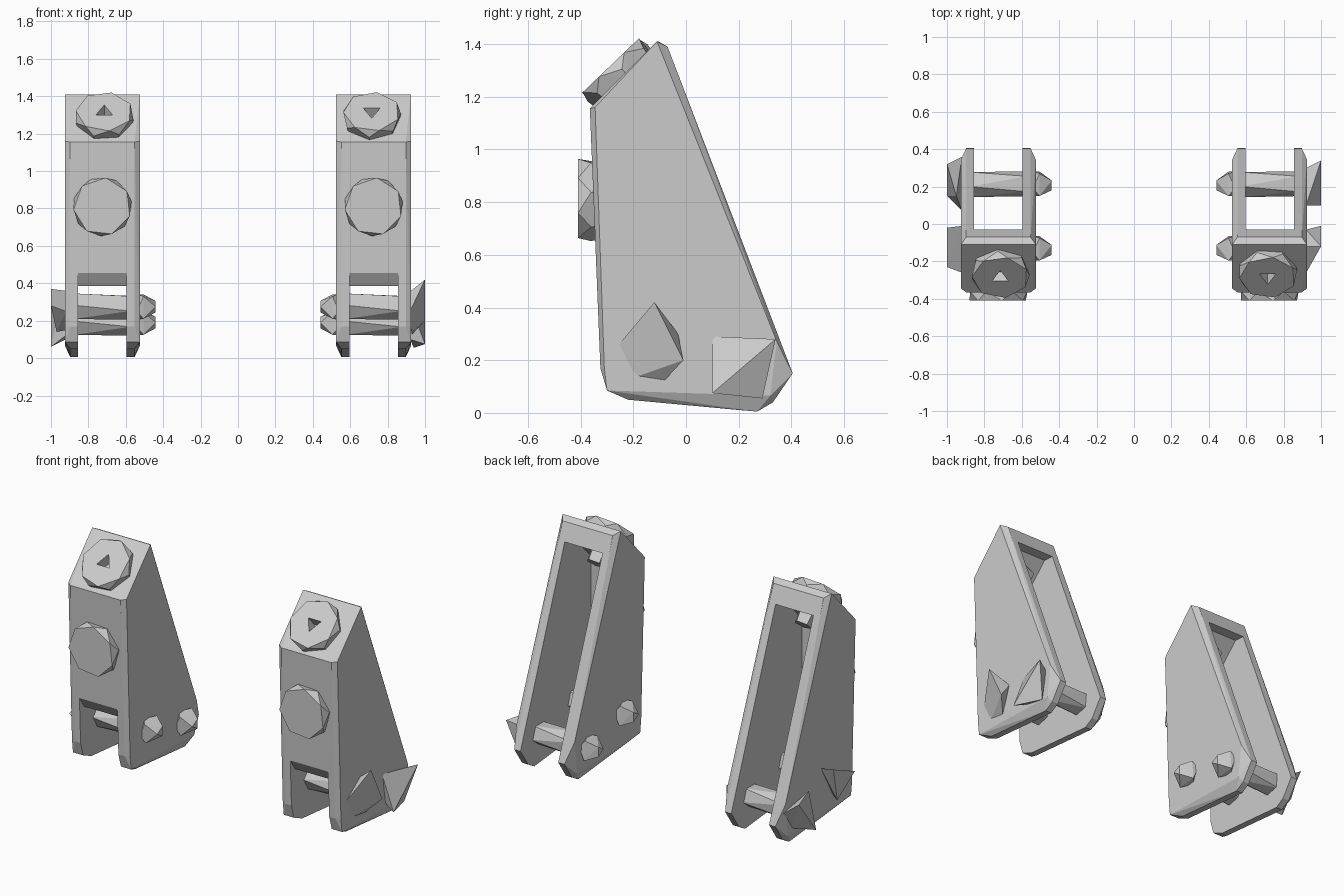
import bpy, bmesh
from math import cos, sin, pi
from mathutils import Vector

if "Cube" in bpy.data.objects:
    bpy.data.objects.remove(bpy.data.objects["Cube"])


def hull(name, pts):
    me = bpy.data.meshes.new(name)
    bm = bmesh.new()
    for p in pts:
        bm.verts.new(p)
    res = bmesh.ops.convex_hull(bm, input=bm.verts)
    junk = {g for g in res["geom_interior"] + res["geom_unused"] if isinstance(g, bmesh.types.BMVert)}
    bmesh.ops.delete(bm, geom=list(junk), context='VERTS')
    bmesh.ops.dissolve_limit(bm, angle_limit=0.01, verts=bm.verts, edges=bm.edges)
    bmesh.ops.recalc_face_normals(bm, faces=bm.faces)
    bm.to_mesh(me)
    bm.free()
    ob = bpy.data.objects.new(name, me)
    bpy.context.collection.objects.link(ob)
    return ob


def prism(name, profile, x0, x1):
    me = bpy.data.meshes.new(name)
    bm = bmesh.new()
    f = bm.faces.new([bm.verts.new((x0, y, z)) for y, z in profile])
    ext = bmesh.ops.extrude_face_region(bm, geom=[f])["geom"]
    bmesh.ops.translate(bm, vec=(x1 - x0, 0, 0), verts=[g for g in ext if isinstance(g, bmesh.types.BMVert)])
    bmesh.ops.recalc_face_normals(bm, faces=bm.faces)
    bm.to_mesh(me)
    bm.free()
    ob = bpy.data.objects.new(name, me)
    bpy.context.collection.objects.link(ob)
    return ob


def ringed(name, centre, axis, rings):
    """Hull through polygon rings: (distance along axis, radius, sides, phase in degrees)."""
    c, n = Vector(centre), Vector(axis).normalized()
    u = Vector((1, 0, 0)) if abs(n.x) < 0.5 else Vector((0, 1, 0))
    v = Vector((0, 0, 1))
    v = (v - n * v.dot(n)).normalized()
    pts = []
    for d, r, k, ph in rings:
        for i in range(k):
            a = 2 * pi * i / k + ph * pi / 180
            pts.append(c + n * d + u * r * cos(a) + v * r * sin(a))
    return hull(name, pts)


def cut(ob, cutter):
    m = ob.modifiers.new("cut", 'BOOLEAN')
    m.operation, m.solver, m.object = 'DIFFERENCE', 'EXACT', cutter
    cutter.hide_render = True
    cutter.hide_viewport = True
    cutter.display_type = 'WIRE'


FULL = [(-.365, 1.155), (-.105, 1.41), (-.07, 1.39), (.355, .28), (.405, .15), (.33, .04), (.27, .005),
        (.21, .01), (-.22, .05), (-.30, .085), (-.325, .17)]
SIDE = [(-.345, 1.16), (-.11, 1.41), (.345, .27), (.32, .065), (-.30, .085), (-.31, .17)]
CAVITY = [(-.5, -.1), (-.5, .70), (-.29, .385), (-.29, 1.10), (-.10, 1.29), (-.03, 1.285),
          (.05, 1.35), (.6, 1.35), (.6, -.1)]
SLANT = (0, -.69, .72)

for side, s in (("left", -1), ("right", 1)):
    cx = s * .725

    # Hollow bracket, open at back and bottom
    body = hull(side + "_bracket", [(cx + q * w, y, z) for prof, w in ((FULL, .172), (SIDE, .2))
                                    for q in (-1, 1) for y, z in prof])
    cut(body, prism(side + "_cavity_cutter", CAVITY, cx - .13, cx + .13))

    # Front bolt with its stub inside
    ringed(side + "_front_bolt", (cx, -.345, .81), (0, -1, 0), [(-.02, .15, 7, 10), (.015, .158, 7, 10), (.065, .155, 7, 32)])
    ringed(side + "_front_bolt_shaft", (cx, -.33, .81), (0, 1, 0), [(0, .07, 5, 20), (.12, .06, 5, 20)])

    # Sloped top bolt with a triangular socket
    tc = Vector((s * .715, -.245, 1.275))
    top = ringed(side + "_top_bolt", tc, SLANT, [(-.02, .15, 7, 8 * s), (.02, .158, 7, 8 * s), (.06, .152, 7, 28 * s)])
    cut(top, ringed(side + "_socket_cutter", tc, SLANT, [(.0, .03, 3, 90 * -s), (.1, .065, 3, 90 * -s)]))
    ringed(side + "_top_bolt_shaft", tc, Vector(SLANT) * -1, [(0, .07, 5, 0), (.17, .055, 5, 0)])

    # Cross bolts: shaft and small inner head
    for nm, y, z in (("fore", -.13, .275), ("rear", .215, .19)):
        ringed(f"{side}_{nm}_cross_shaft", (cx - .15, y, z), (1, 0, 0), [(0, .072, 5, 30), (.3, .07, 5, 55)])
        ringed(f"{side}_{nm}_inner_head", (s * .54, y, z), (-s, 0, 0),
               [(0, .07, 4, 20), (.035, .085, 4, 50), (.1, .035, 3, 60)])

# Large irregular outer heads of the cross bolts
hull("right_fore_outer_head", [(.91, -.28, .23), (.925, -.12, .36), (1, -.12, .42), (1, -.01, .2),
                               (.93, -.08, .125), (.93, -.18, .14), (.92, -.03, .3)])
hull("right_rear_outer_head", [(.92, .10, .29), (1, .34, .28), (1, .10, .075), (.94, .29, .055),
                               (.92, .13, .1), (.92, .30, .25)])
hull("left_fore_outer_head", [(-.92, -.01, .36), (-1, -.02, .37), (-1, -.23, .28), (-.92, -.26, .25),
                              (-.97, -.1, .14), (-.92, -.13, .15)])
hull("left_rear_outer_head", [(-.92, .36, .22), (-1, .32, .28), (-1, .15, .06), (-.92, .07, .12),
                              (-.95, .15, .29), (-.92, .28, .1)])
